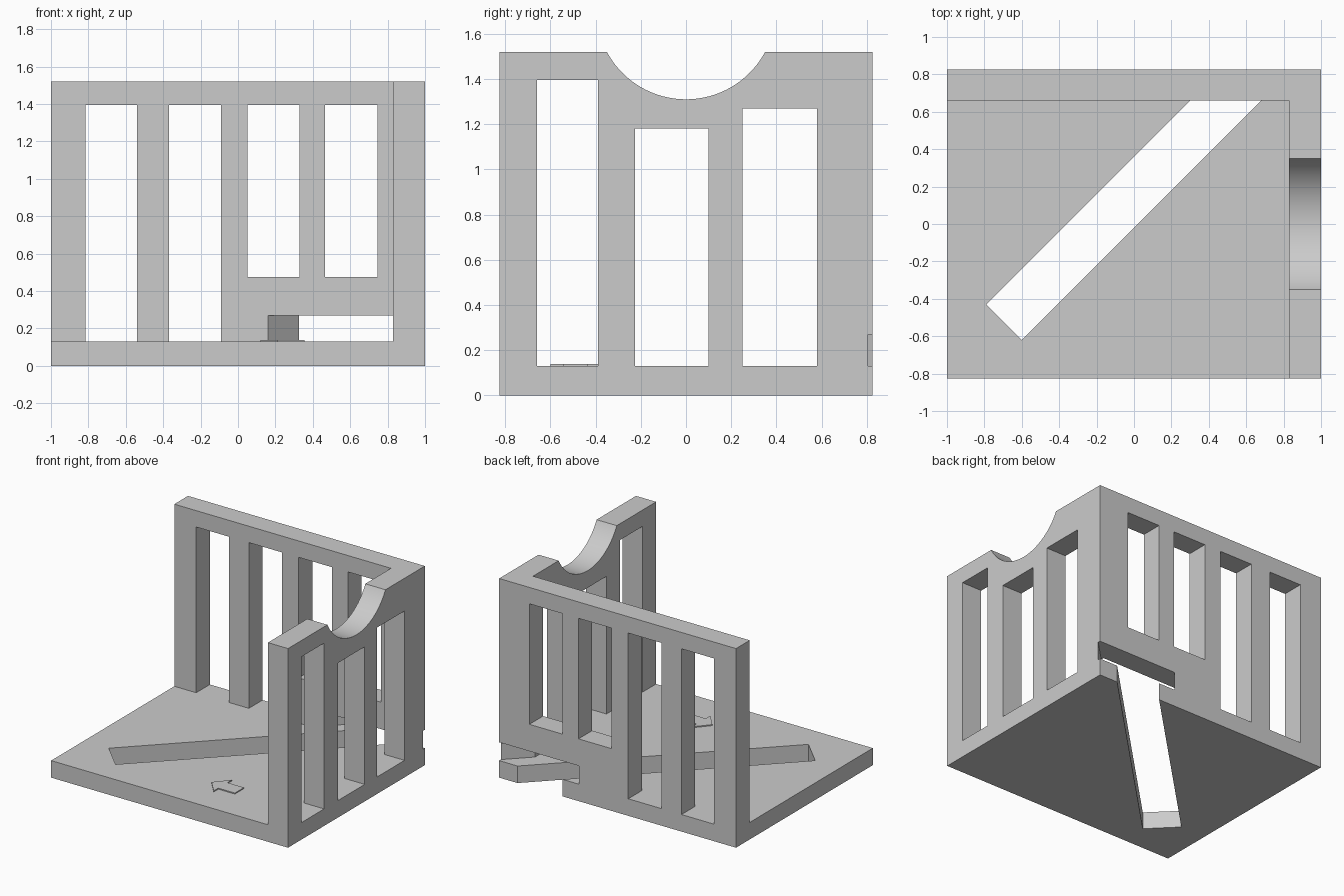
import bpy
import bmesh
from mathutils import Matrix

if "Cube" in bpy.data.objects:
    bpy.data.objects.remove(bpy.data.objects["Cube"])

WIDTH, DEPTH, HEIGHT = 2.0, 1.65, 1.52
FLOOR = 0.13              # floor top
SIDE_X, BACK_Y = 0.83, 0.66   # inner wall faces

grey = bpy.data.materials.new("plain grey")
grey.use_nodes = True
colour = (0.6, 0.6, 0.6, 1)
grey.diffuse_color = colour
grey.node_tree.nodes["Principled BSDF"].inputs["Base Color"].default_value = colour


def prism(name, outline, low, high):
    """Extrude an outline in the ground plane between two heights."""
    bm = bmesh.new()
    face = bm.faces.new([bm.verts.new((x, y, low)) for x, y in outline])
    grown = bmesh.ops.extrude_face_region(bm, geom=[face])["geom"]
    top = [v for v in grown if isinstance(v, bmesh.types.BMVert)]
    bmesh.ops.translate(bm, verts=top, vec=(0, 0, high - low))
    bmesh.ops.recalc_face_normals(bm, faces=bm.faces)
    mesh = bpy.data.meshes.new(name)
    bm.to_mesh(mesh)
    bm.free()
    mesh.materials.append(grey)
    obj = bpy.data.objects.new(name, mesh)
    bpy.context.collection.objects.link(obj)
    return obj


def box(name, x0, x1, y0, y1, z0, z1):
    return prism(name, [(x0, y0), (x1, y0), (x1, y1), (x0, y1)], z0, z1)


def cut(target, cutter):
    bpy.context.view_layer.objects.active = target
    mod = target.modifiers.new("cut", "BOOLEAN")
    mod.operation, mod.solver, mod.object = "DIFFERENCE", "EXACT", cutter
    bpy.ops.object.modifier_apply(modifier=mod.name)
    bpy.data.objects.remove(cutter)


def diagonal(name, left, right, start, z0, z1):
    """45 degree channel bounded by x - y = left and right, square at its start."""
    end = 3.0
    corners = [(left, start), (right, start), (right, end), (left, end)]
    return prism(name, [((s + d) / 2, (s - d) / 2) for d, s in corners], z0, z1)


# Solid block hollowed to leave floor, back wall and side wall
body = box("corner_stand", -WIDTH / 2, WIDTH / 2, -DEPTH / 2, DEPTH / 2, 0, HEIGHT)
cut(body, box("room", -2, SIDE_X, -2, BACK_Y, FLOOR, 2))

# Back wall windows
for x0, x1, z0 in [(-0.815, -0.54, FLOOR), (-0.37, -0.09, FLOOR),
                   (0.05, 0.33, 0.475), (0.465, 0.745, 0.475)]:
    cut(body, box("back_window", x0, x1, 0.5, 1, z0, 1.395))

# Side wall windows
for y0, y1, z1 in [(-0.66, -0.39, 1.395), (-0.225, 0.1, 1.18), (0.25, 0.58, 1.27)]:
    cut(body, box("side_window", 0.7, 1.2, y0, y1, FLOOR, z1))

# Round cradle in the side wall top
bm = bmesh.new()
bmesh.ops.create_cone(bm, cap_ends=True, segments=96, radius1=0.397, radius2=0.397,
                      depth=0.6, matrix=Matrix.Translation((0.95, 0, 1.707))
                      @ Matrix.Rotation(1.5708, 4, "Y"))
mesh = bpy.data.meshes.new("cradle")
bm.to_mesh(mesh)
bm.free()
mesh.materials.append(grey)
cradle = bpy.data.objects.new("cradle", mesh)
bpy.context.collection.objects.link(cradle)
cut(body, cradle)

# Diagonal exit through the back wall, then the narrower floor channel
cut(body, diagonal("exit", -0.5, 0.195, 0.3, FLOOR, 0.27))
cut(body, diagonal("floor_channel", -0.36, 0.02, -1.22, -0.2, 0.2))

bpy.ops.object.select_all(action="DESELECT")
body.select_set(True)
bpy.context.view_layer.objects.active = body
bpy.ops.object.shade_smooth_by_angle(angle=0.5)

# Raised arrow on the floor
tip, wing, tail, mid = 0.12, 0.215, 0.355, -0.49
half = [(wing, 0.11), (wing, 0.055), (tail, 0.055)]
arrow = [(tip, mid)] + [(x, mid - h) for x, h in half]
arrow += [(x, mid + h) for x, h in reversed(half)]
prism("direction_arrow", arrow, FLOOR - 0.005, FLOOR + 0.008)
